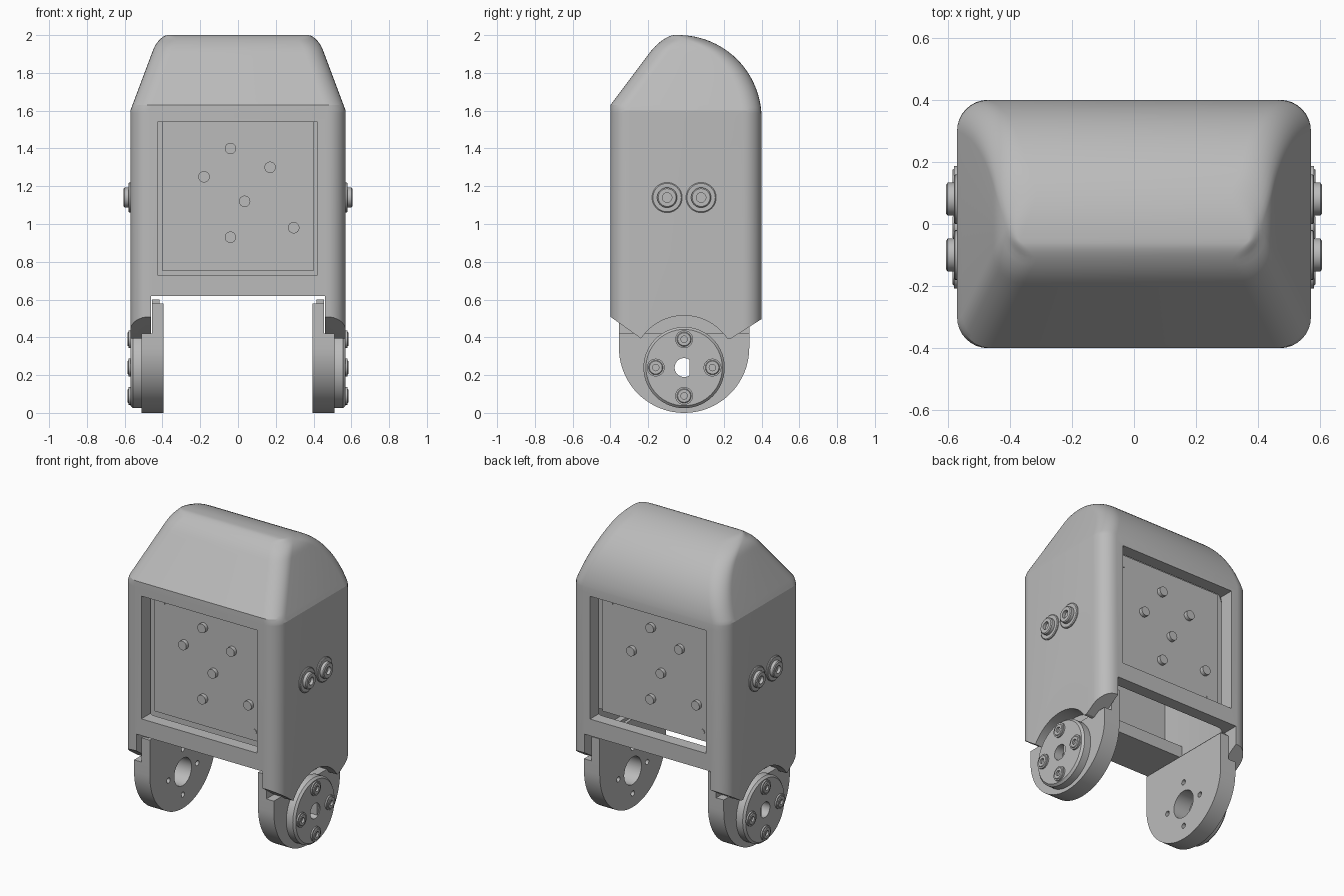
import bpy, bmesh
from math import sin, cos, pi, sqrt, radians
from mathutils import Vector

if "Cube" in bpy.data.objects:
    bpy.data.objects.remove(bpy.data.objects["Cube"])

grey = bpy.data.materials.new("machined_grey")
grey.use_nodes = True
COLOR = (0.5, 0.5, 0.5, 1)
grey.diffuse_color = COLOR
grey.node_tree.nodes["Principled BSDF"].inputs["Base Color"].default_value = COLOR


# ---------- helpers ----------
def finish(name, bm):
    bmesh.ops.remove_doubles(bm, verts=bm.verts, dist=1e-5)
    bmesh.ops.recalc_face_normals(bm, faces=bm.faces)
    mesh = bpy.data.meshes.new(name)
    bm.to_mesh(mesh)
    bm.free()
    mesh.materials.append(grey)
    ob = bpy.data.objects.new(name, mesh)
    bpy.context.scene.collection.objects.link(ob)
    return ob


def box(name, x, y, z):
    bm = bmesh.new()
    bmesh.ops.create_cube(bm, size=1)
    for v in bm.verts:
        v.co = [(a + b) / 2 + c * (b - a) for (a, b), c in zip((x, y, z), v.co)]
    return finish(name, bm)


def prism(name, outline, x0, x1):
    """Extrude a (y, z) outline along x."""
    bm = bmesh.new()
    face = bm.faces.new([bm.verts.new((x0, y, z)) for y, z in outline])
    ext = bmesh.ops.extrude_face_region(bm, geom=[face])
    moved = [g for g in ext["geom"] if isinstance(g, bmesh.types.BMVert)]
    bmesh.ops.translate(bm, verts=moved, vec=(x1 - x0, 0, 0))
    return finish(name, bm)


def lathe(name, profile, loc, axis, closed=False, steps=40):
    """Spin a (radius, height) profile round an axis through loc."""
    bm = bmesh.new()
    vs = [bm.verts.new((r, 0, h)) for r, h in profile]
    es = [bm.edges.new(p) for p in zip(vs, vs[1:])]
    if closed:
        es.append(bm.edges.new((vs[-1], vs[0])))
    bmesh.ops.spin(bm, geom=vs + es, cent=(0, 0, 0), axis=(0, 0, 1),
                   angle=2 * pi, steps=steps)
    ob = finish(name, bm)
    ob.rotation_mode = 'QUATERNION'
    ob.rotation_quaternion = Vector(axis).to_track_quat('Z', 'Y')
    ob.location = loc
    return ob


def rod(name, r, length, loc, axis):
    return lathe(name, [(0, 0), (r, 0), (r, length), (0, length)], loc, axis)


def arc(cy, cz, r, a0, a1, n=24):
    return [(cy + r * cos(radians(a0 + (a1 - a0) * i / n)),
             cz + r * sin(radians(a0 + (a1 - a0) * i / n))) for i in range(n + 1)]


def cut(ob, *cutters):
    for c in cutters:
        c.hide_render = True
        mod = ob.modifiers.new("cut", 'BOOLEAN')
        mod.operation, mod.solver, mod.object = 'DIFFERENCE', 'EXACT', c
        bpy.context.view_layer.update()
        bpy.context.view_layer.objects.active = ob
        bpy.ops.object.modifier_apply(modifier=mod.name)
        bpy.data.objects.remove(c)


# ---------- shell ----------
def rounding(t):
    return 1 - sqrt(max(0, 1 - t * t))


def section(z):
    """Half width, front and back of the shell at a height."""
    hx, y0, y1 = 0.57, -0.4, 0.4
    if z > 1.56:
        y1 = -0.04 + 0.44 * sqrt(max(0, 1 - ((z - 1.56) / 0.44) ** 2))
    if z > 1.6:
        t = max(0, (z - 1.92) / 0.08)
        hx -= 0.375 * (z - 1.6) + 0.05 * rounding(t)
    if z > 1.63:
        t = max(0, (z - 1.91) / 0.09)
        y0 += 0.75 * (z - 1.63) + 0.0625 * rounding(t)
    return hx, y0, y1


def shell_solid(name, z_low, scale=(1, 1, 1)):
    levels = sorted([z_low, 1.6, 1.63] + [1.56 + 0.44 * sin(pi / 2 * i / 24) for i in range(25)])
    bm = bmesh.new()
    rings = []
    for z in levels:
        hx, y0, y1 = section(z)
        r = min(0.1, 0.48 * (y1 - y0))
        pts = []
        for cx, cy, a in ((hx - r, y1 - r, 0), (r - hx, y1 - r, 90),
                          (r - hx, y0 + r, 180), (hx - r, y0 + r, 270)):
            pts += arc(cx, cy, r, a, a + 90, 8)
        rings.append([bm.verts.new((x * scale[0], y * scale[1], z * scale[2])) for x, y in pts])
    for lo, hi in zip(rings, rings[1:]):
        for i in range(len(lo)):
            j = (i + 1) % len(lo)
            bm.faces.new((lo[i], lo[j], hi[j], hi[i]))
    bm.faces.new(rings[0])
    bm.faces.new(rings[-1])
    return finish(name, bm)


HUB_Y, HUB_Z = -0.01, 0.24
shell = shell_solid("shell", 0.3)
lower_edge = ([(-0.5, 0.58), (-0.24, 0.395)] + arc(HUB_Y, HUB_Z, 0.275, 146, 34)
              + [(0.24, 0.395), (0.5, 0.56), (0.5, -0.2), (-0.5, -0.2)])
cut(shell,
    shell_solid("cavity_cutter", 0.1, (0.807, 0.8, 0.95)),
    prism("lower_edge_cutter", lower_edge, -0.8, 0.8),
    box("rail_cutter", (-0.46, 0.46), (-0.6, 0.6), (0, 0.62)),
    box("window_cutter", (-0.425, 0.42), (-0.6, 0.6), (0.73, 1.54)))

# ---------- recessed panels with pins, front and back ----------
box("front_ledge", (-0.46, 0.46), (-0.33, -0.1), (0.62, 0.7))
front_pins = [(-0.04, 1.4), (-0.18, 1.25), (0.17, 1.3), (0.035, 1.12), (0.295, 0.98), (-0.04, 0.93)]
back_pins = [(-0.04, 1.4), (-0.18, 1.21), (0.17, 1.315), (0.035, 1.12), (0.295, 0.98), (-0.04, 0.93)]
for label, s, pins, low in (("front", -1, front_pins, 0.66), ("back", 1, back_pins, 0.75)):
    box(label + "_panel", (-0.4, 0.4), sorted((s * 0.30, s * 0.27)), (0.75, 1.55))
    box(label + "_panel_backing", (-0.45, 0.45), sorted((s * 0.28, s * 0.25)), (low, 1.58))
    for u, z in pins:
        rod(label + "_pin", 0.03, 0.03, (-s * u, s * 0.295, z), (0, s, 0))
    for u, z in ((-0.34, 1.48), (0.33, 0.81)):
        rod(label + "_small_pin", 0.017, 0.01, (-s * u, s * 0.295, z), (0, s, 0))

# ---------- legs, hubs and bolts, mirrored left and right ----------
screw = [(0, 0.002), (0.017, 0.002), (0.017, 0.015), (0.034, 0.015),
         (0.038, 0.01), (0.047, 0.01), (0.047, -0.005), (0, -0.005)]
bolt = [(0, 0.015), (0.025, 0.015), (0.025, 0.035), (0.047, 0.035), (0.053, 0.03),
        (0.053, 0.01), (0.075, 0.01), (0.08, 0.006), (0.08, -0.01), (0, -0.01)]
hub = [(0.05, 0), (0.215, 0), (0.215, 0.047), (0.202, 0.06), (0.05, 0.06)]
for side, s in (("left", 1), ("right", -1)):
    axis = (s, 0, 0)
    round_foot = arc(HUB_Y, 0.345, 0.345, 180, 360, 40)
    spots = [(HUB_Y + 0.15 * cos(k * pi / 2), HUB_Z + 0.15 * sin(k * pi / 2)) for k in range(4)]

    leg = prism(side + "_leg", round_foot + [(0.335, 0.42), (-0.355, 0.42)], s * 0.395, s * 0.51)
    cut(leg, rod("bore_cutter", 0.09, 0.3, (s * 0.3, HUB_Y, HUB_Z), axis),
        *[rod("hole_cutter", 0.017, 0.1, (s * 0.35, y, z), axis) for y, z in spots])
    # upper tab slides inside the shell
    box(side + "_leg_tab", sorted((s * 0.395, s * 0.455)), (-0.355, 0.335), (0.42, 0.58))
    box(side + "_leg_tab_top", sorted((s * 0.415, s * 0.455)), (-0.335, 0.315), (0.58, 0.6))

    lathe(side + "_hub", hub, (s * 0.51, HUB_Y, HUB_Z), axis, closed=True, steps=56)
    box(side + "_hub_key", sorted((s * 0.51, s * 0.565)), (0.018, 0.045), (0.2, 0.28))
    for y, z in spots:
        lathe(side + "_hub_screw", screw, (s * 0.57, y, z), axis)
    for y in (-0.1, 0.08):
        lathe(side + "_side_bolt", bolt, (s * 0.57, y, 1.14), axis)

# ---------- shading ----------
for ob in bpy.context.scene.objects:
    ob.select_set(ob.type == 'MESH')
bpy.context.view_layer.objects.active = shell
bpy.ops.object.shade_smooth_by_angle(angle=0.33)
